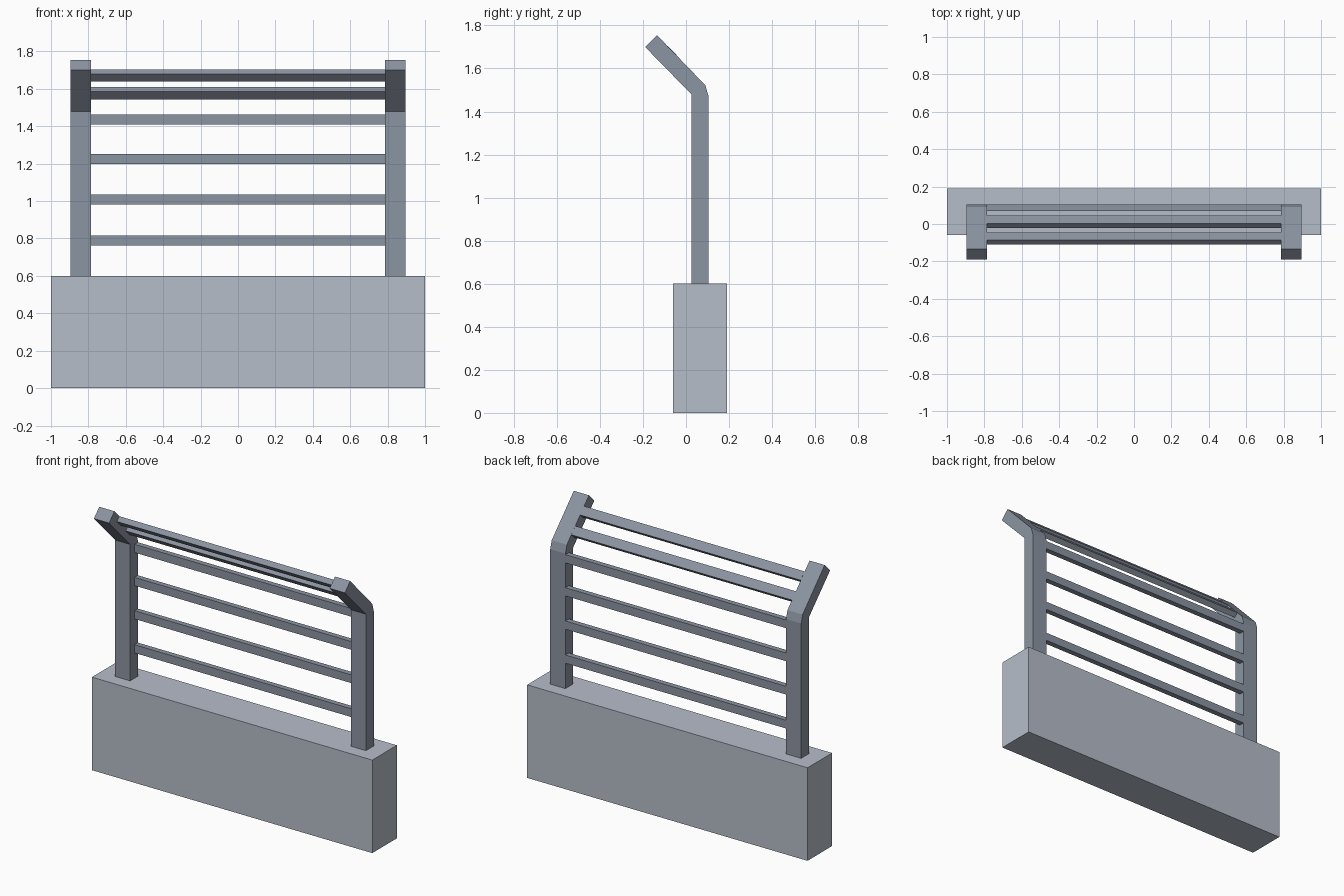
import bpy, bmesh, math
from mathutils import Matrix, Vector

if "Cube" in bpy.data.objects:
    bpy.data.objects.remove(bpy.data.objects["Cube"])


def material(name, color):
    mat = bpy.data.materials.new(name)
    mat.diffuse_color = (*color, 1.0)
    mat.use_nodes = True
    mat.node_tree.nodes["Principled BSDF"].inputs["Base Color"].default_value = mat.diffuse_color
    return mat


CONCRETE = material("concrete", (0.47, 0.515, 0.59))
STEEL = material("steel", (0.26, 0.298, 0.36))


def extrude_x(name, profile, x0, x1, mat):
    """Solid made by extruding a (y, z) profile from x0 to x1."""
    bm = bmesh.new()
    face = bm.faces.new([bm.verts.new((x0, y, z)) for y, z in profile])
    ext = bmesh.ops.extrude_face_region(bm, geom=[face])
    moved = [g for g in ext["geom"] if isinstance(g, bmesh.types.BMVert)]
    bmesh.ops.translate(bm, verts=moved, vec=(x1 - x0, 0, 0))
    bmesh.ops.recalc_face_normals(bm, faces=bm.faces)
    mesh = bpy.data.meshes.new(name)
    bm.to_mesh(mesh)
    bm.free()
    mesh.materials.append(mat)
    obj = bpy.data.objects.new(name, mesh)
    bpy.context.collection.objects.link(obj)
    return obj


def rect(y, z, depth, height, tilt=0.0):
    """Rectangle profile centred on (y, z), tilted about x."""
    rot = Matrix.Rotation(tilt, 2)
    corners = [(-1, -1), (1, -1), (1, 1), (-1, 1)]
    pts = [rot @ Vector((sy * depth / 2, sz * height / 2)) for sy, sz in corners]
    return [(y + p.x, z + p.y) for p in pts]


# Concrete base block
extrude_x("base_wall", rect(0.065, 0.30, 0.25, 0.60), -1.0, 1.0, CONCRETE)

# Bent posts, left one mirrored from the right
post_profile = [(0.025, 0.60), (0.105, 0.60), (0.105, 1.47), (0.09, 1.522),
                (-0.135, 1.755), (-0.19, 1.70), (0.025, 1.48)]
post = extrude_x("bent_posts", post_profile, 0.787, 0.895, STEEL)
post.modifiers.new("Mirror", 'MIRROR').use_axis[0] = True

# Horizontal rails between the upright parts, flush with the back
for i, z in enumerate((0.79, 1.009, 1.224, 1.437)):
    extrude_x(f"upright_rail_{i + 1}", rect(0.087, z, 0.035, 0.053),
              -0.787, 0.787, STEEL)

# Tilted rails between the angled arms
for i, (y, z) in enumerate(((0.012, 1.577), (-0.077, 1.671))):
    extrude_x(f"tilted_rail_{i + 1}",
              rect(y, z, 0.035, 0.058, math.radians(45)), -0.787, 0.787, STEEL)
